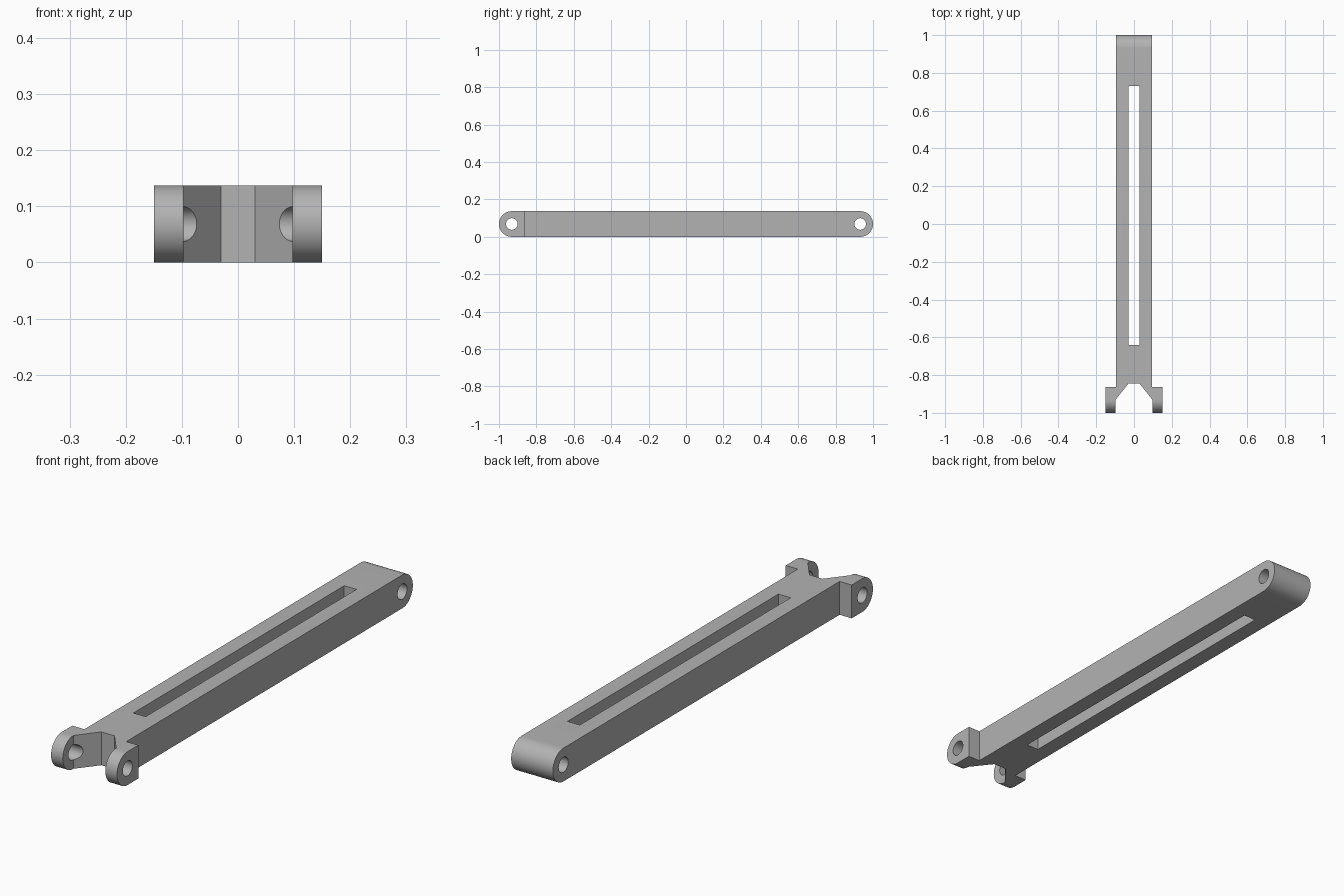
import bpy, bmesh, math
from mathutils import Vector

cube = bpy.data.objects.get("Cube")
if cube:
    bpy.data.objects.remove(cube, do_unlink=True)

R = 0.0685          # end radius, half the height
PIN_Y = 1 - R       # pin hole centres
HALF_W = 0.095      # half width of the bar
FORK_W = 0.15       # half width across the fork

grey = bpy.data.materials.new("Metal grey")
grey.use_nodes = True
grey.diffuse_color = (0.45, 0.45, 0.45, 1)
grey.node_tree.nodes["Principled BSDF"].inputs["Base Color"].default_value = grey.diffuse_color


def prism(name, points, direction):
    """Extrude a closed outline along a vector."""
    bm = bmesh.new()
    face = bm.faces.new([bm.verts.new(p) for p in points])
    moved = bmesh.ops.extrude_face_region(bm, geom=[face])["geom"]
    bmesh.ops.translate(bm, vec=Vector(direction),
                        verts=[v for v in moved if isinstance(v, bmesh.types.BMVert)])
    bmesh.ops.recalc_face_normals(bm, faces=bm.faces)
    mesh = bpy.data.meshes.new(name)
    bm.to_mesh(mesh)
    bm.free()
    mesh.materials.append(grey)
    obj = bpy.data.objects.new(name, mesh)
    bpy.context.collection.objects.link(obj)
    return obj


def plan(name, points):
    return prism(name, [(x, y, -0.1) for x, y in points], (0, 0, 0.4))


def box_plan(name, x0, x1, y0, y1):
    return plan(name, [(x0, y0), (x1, y0), (x1, y1), (x0, y1)])


def arc(x, y, radius, start, end, steps):
    return [(x, y + radius * math.cos(a), R + radius * math.sin(a))
            for a in (start + (end - start) * i / steps for i in range(steps + 1))]


# Bar with round ends, as wide as the fork
half = math.pi / 2
link = prism("link_arm",
             arc(-FORK_W, PIN_Y, R, -half, half, 32) + arc(-FORK_W, -PIN_Y, R, half, 3 * half, 32),
             (2 * FORK_W, 0, 0))

# Narrowed sides, leaving the fork lugs
cutters = [box_plan("side_cut", *sorted((s * HALF_W, s * 0.3)), -0.862, 1.2) for s in (-1, 1)]

# Fork mouth with tapered throat
cutters.append(plan("fork_cut", [(-0.097, -1.2), (0.097, -1.2), (0.097, -0.93), (0.03, -0.845),
                                 (-0.03, -0.845), (-0.097, -0.93)]))

# Long central slot
cutters.append(box_plan("slot_cut", -0.028, 0.028, -0.64, 0.73))

# Pin holes at both ends
for y in (-PIN_Y, PIN_Y):
    cutters.append(prism("pin_cut", arc(-0.3, y, 0.031, 0, 2 * math.pi, 40)[:-1], (0.6, 0, 0)))

bpy.context.view_layer.objects.active = link
link.select_set(True)
for cutter in cutters:
    cutter.hide_render = True
    mod = link.modifiers.new(cutter.name, "BOOLEAN")
    mod.operation, mod.solver, mod.object = "DIFFERENCE", "EXACT", cutter
    bpy.ops.object.modifier_apply(modifier=mod.name)
    bpy.data.objects.remove(cutter, do_unlink=True)

bpy.ops.object.shade_smooth_by_angle(angle=math.radians(30))
